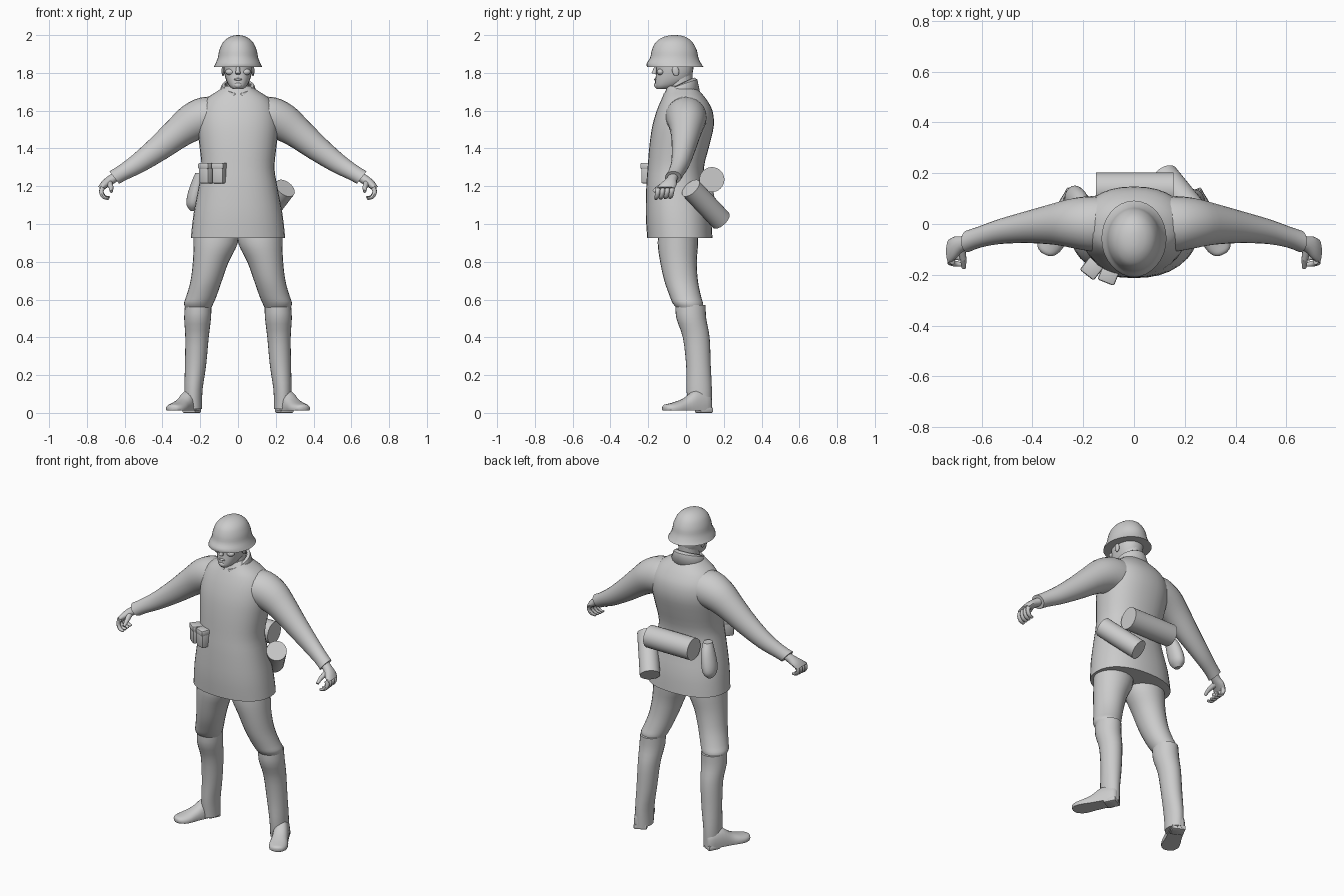
import bpy, bmesh, math
from mathutils import Vector, Matrix

mat = bpy.data.materials.new("plain grey")
mat.diffuse_color = (0.6, 0.6, 0.6, 1)


def finish(name, bm, angle=40):
    bmesh.ops.recalc_face_normals(bm, faces=bm.faces)
    me = bpy.data.meshes.new(name)
    bm.to_mesh(me)
    bm.free()
    me.materials.append(mat)
    ob = bpy.data.objects.new(name, me)
    bpy.context.collection.objects.link(ob)
    bpy.ops.object.select_all(action='DESELECT')
    ob.select_set(True)
    bpy.context.view_layer.objects.active = ob
    bpy.ops.object.shade_smooth_by_angle(angle=math.radians(angle))
    return ob


def spline(rows, steps):
    """Catmull-Rom interpolation of rows of numbers."""
    out = []
    for i in range(len(rows) - 1):
        a, b, c, d = (rows[max(0, min(len(rows) - 1, i + k))] for k in (-1, 0, 1, 2))
        for s in range(steps):
            t = s / steps
            out.append([0.5 * (2 * q + (r - p) * t + (2 * p - 5 * q + 4 * r - u) * t * t
                               + (3 * q - p - 3 * r + u) * t ** 3)
                        for p, q, r, u in zip(a, b, c, d)])
    return out + [list(rows[-1])]


def loft(name, rows, axes, n=24, steps=3, power=2.0, floor=None, mirror=1, angle=40):
    """rows: x, y, z, ru, rv, extra; axes(row) gives the ring's two directions."""
    bm = bmesh.new()
    rings = []
    for row in spline(rows, steps):
        u, v = axes(row)
        ring = []
        for k in range(n):
            a = 2 * math.pi * k / n
            c, s = math.cos(a), math.sin(a)
            e = 2 / power
            p = (Vector(row[:3]) + u * row[3] * math.copysign(abs(c) ** e, c)
                 + v * row[4] * math.copysign(abs(s) ** e, s))
            if floor is not None:
                p.z = max(p.z, floor)
            p.x *= mirror
            ring.append(bm.verts.new(p))
        rings.append(ring)
    for r, q in zip(rings, rings[1:]):
        for k in range(n):
            bm.faces.new((r[k], r[(k + 1) % n], q[(k + 1) % n], q[k]))
    bm.faces.new(rings[0])
    bm.faces.new(rings[-1])
    return finish(name, bm, angle)


def flat(row):
    return Vector((1, 0, 0)), Vector((0, 1, 0))


def leaning(row):
    t = math.radians(row[5])
    return Vector((0, 1, 0)), Vector((math.sin(t), 0, math.cos(t)))


def column(rows):
    """z, half width, front y, back y -> loft rows centred on x = 0."""
    return [(0, (f + b) / 2, z, w, (b - f) / 2) for z, w, f, b in rows]


def rod(name, a, b, r, n=24, r2=None, mirror=1):
    a, b = Vector(a), Vector(b)
    d = (b - a).normalized()
    u = d.orthogonal().normalized()
    return loft(name, [(*a, r, r), (*b, r2 or r, r2 or r)],
                lambda row: (u, d.cross(u)), n, 1, mirror=mirror)


def blob(name, loc, size, rot=(0, 0, 0), box=False, bevel=0.01):
    bm = bmesh.new()
    if box:
        bmesh.ops.create_cube(bm, size=1)
    else:
        bmesh.ops.create_uvsphere(bm, u_segments=20, v_segments=12, radius=0.5)
    bmesh.ops.scale(bm, vec=size, verts=bm.verts)
    if box:
        bmesh.ops.bevel(bm, geom=bm.edges[:], offset=bevel, segments=2, profile=0.5, affect='EDGES')
    m = Matrix.Translation(loc)
    for ang, ax in zip(rot, 'XYZ'):
        m = m @ Matrix.Rotation(math.radians(ang), 4, ax)
    bmesh.ops.transform(bm, matrix=m, verts=bm.verts)
    return finish(name, bm)


# Tunic body with flared skirt
loft("tunic", column([
    (0.925, 0.25, -0.205, 0.14), (1.05, 0.236, -0.213, 0.13), (1.2, 0.208, -0.21, 0.1),
    (1.3, 0.193, -0.203, 0.095), (1.42, 0.205, -0.193, 0.125), (1.52, 0.215, -0.178, 0.147),
    (1.6, 0.205, -0.155, 0.14), (1.66, 0.17, -0.13, 0.108), (1.7, 0.115, -0.11, 0.075),
    (1.73, 0.07, -0.1, 0.05)]), flat, n=32, power=2.25)

# Helmet: domed crown, flared brim
loft("helmet", column([
    (1.832, 0.128, -0.207, 0.092), (1.85, 0.119, -0.208, 0.08), (1.88, 0.107, -0.19, 0.066),
    (1.92, 0.099, -0.181, 0.057), (1.96, 0.081, -0.162, 0.036), (1.985, 0.054, -0.13, 0.008),
    (1.997, 0.024, -0.095, -0.025), (2.0, 0.003, -0.065, -0.055)]), flat, n=32, angle=60)

# Head, neck and face
loft("head", column([
    (1.715, 0.026, -0.155, -0.09), (1.73, 0.045, -0.163, -0.04), (1.76, 0.062, -0.163, 0.015),
    (1.8, 0.073, -0.158, 0.035), (1.84, 0.077, -0.16, 0.04), (1.88, 0.078, -0.165, 0.04)]),
    flat, power=2.3)
loft("neck", column([(1.66, 0.075, -0.1, 0.05), (1.73, 0.06, -0.09, 0.035),
                     (1.8, 0.06, -0.09, 0.035)]), flat)
rod("nose", (0, -0.155, 1.845), (0, -0.169, 1.795), 0.007, 10, 0.014)
blob("lips", (0, -0.162, 1.766), (0.044, 0.014, 0.012))
blob("chin", (0, -0.152, 1.735), (0.045, 0.034, 0.034))
blob("brow", (0, -0.154, 1.848), (0.115, 0.03, 0.018))
for s in (-1, 1):
    blob("ear", (s * 0.079, -0.055, 1.81), (0.016, 0.036, 0.056), (12, 0, 0))
    blob("cheek", (s * 0.042, -0.135, 1.805), (0.05, 0.04, 0.034))

# Folded collar with an open V at the front
bm = bmesh.new()
rows = []
for k in range(33):
    t = k / 32
    ring = []
    for start, rx, ry, front, back in ((8, 0.07, 0.075, 1.69, 1.775), (9, 0.085, 0.09, 1.688, 1.765),
                                       (32, 0.112, 0.105, 1.635, 1.695)):
        a = math.radians(start + (360 - 2 * start) * t)
        f = ((1 - math.cos(a)) / 2) ** 0.7
        ring.append(bm.verts.new((rx * math.sin(a), -0.03 - ry * math.cos(a),
                                  front + (back - front) * f)))
    rows.append(ring)
for r, q in zip(rows, rows[1:]):
    for i in range(2):
        bm.faces.new((r[i], q[i], q[i + 1], r[i + 1]))
collar = finish("collar", bm)
thick = collar.modifiers.new("thickness", 'SOLIDIFY')
thick.thickness = 0.01

for s, side in ((-1, "right"), (1, "left")):
    # Sleeve with cuff
    loft(side + "_sleeve", [
        (0.06, 0.0, 1.575, 0.105, 0.1, 15), (0.15, 0.0, 1.565, 0.11, 0.115, 24),
        (0.23, 0.003, 1.54, 0.1, 0.104, 36), (0.31, 0.0, 1.488, 0.082, 0.085, 40),
        (0.42, -0.012, 1.4, 0.063, 0.068, 38), (0.53, -0.03, 1.32, 0.049, 0.053, 34),
        (0.61, -0.052, 1.272, 0.042, 0.043, 34), (0.655, -0.068, 1.246, 0.043, 0.042, 38)],
        leaning, mirror=s)
    # Hand with curled fingers
    loft(side + "_hand", [
        (0.64, -0.065, 1.255, 0.027, 0.024, 38), (0.675, -0.078, 1.232, 0.03, 0.025, 42),
        (0.705, -0.093, 1.21, 0.044, 0.022, 48), (0.727, -0.108, 1.188, 0.048, 0.016, 55)],
        leaning, n=16, mirror=s)
    for i in range(4):
        y = -0.072 - 0.025 * i
        z = 1.188 - 0.002 * i
        loft(side + "_finger", [
            (0.715, y, z + 0.012, 0.013, 0.013, 50), (0.724, y - 0.003, z - 0.015, 0.013, 0.012, 85),
            (0.708, y - 0.008, z - 0.042, 0.012, 0.011, 115), (0.682, y - 0.012, z - 0.048, 0.009, 0.008, 150)],
            leaning, n=10, mirror=s)
    rod(side + "_thumb_base", (0.682, -0.095, 1.217), (0.672, -0.14, 1.195), 0.018, 10, 0.013, s)
    rod(side + "_thumb_tip", (0.672, -0.138, 1.197), (0.67, -0.172, 1.172), 0.013, 10, 0.009, s)

    # Trouser leg, bloused over the boot
    loft(side + "_trouser_leg", [
        (0.115, -0.04, 1.0, 0.118, 0.1), (0.118, -0.043, 0.9, 0.117, 0.107),
        (0.144, -0.04, 0.8, 0.095, 0.097), (0.168, -0.026, 0.7, 0.083, 0.089),
        (0.193, -0.004, 0.62, 0.08, 0.083), (0.208, 0.01, 0.58, 0.078, 0.08),
        (0.211, 0.02, 0.55, 0.066, 0.066)], flat, mirror=s)
    # Boot shaft
    loft(side + "_boot_shaft", [
        (0.211, 0.024, 0.57, 0.07, 0.08), (0.214, 0.028, 0.5, 0.071, 0.079),
        (0.217, 0.054, 0.4, 0.062, 0.071), (0.225, 0.066, 0.25, 0.056, 0.065),
        (0.236, 0.07, 0.12, 0.048, 0.067), (0.236, 0.073, 0.02, 0.046, 0.062)], flat, mirror=s)
    # Foot, turned outward
    out = Vector((0.46, -0.89, 0)).normalized()
    across = Vector((out.y, -out.x, 0))
    loft(side + "_boot_foot", [
        (*(Vector((0.225, 0.128, z)) + out * d), w, h) for d, z, w, h in (
            (0.0, 0.04, 0.022, 0.05), (0.02, 0.04, 0.04, 0.07), (0.09, 0.035, 0.045, 0.085),
            (0.15, 0.025, 0.048, 0.055), (0.2, 0.022, 0.054, 0.038), (0.24, 0.022, 0.05, 0.028),
            (0.268, 0.024, 0.034, 0.02), (0.278, 0.025, 0.012, 0.01))],
        lambda r: (across, Vector((0, 0, 1))), n=20, power=2.3, floor=0.012, mirror=s)
    blob(side + "_heel", (s * 0.245, 0.095, 0.015), (0.078, 0.075, 0.03), (0, 0, s * 27),
         True, 0.008)

# Ammunition pouches on the front
for x, y, turn in ((-0.166, -0.175, -38), (-0.099, -0.2, -22)):
    blob("pouch", (x, y, 1.268), (0.064, 0.06, 0.108), (0, 0, turn), True, 0.01)
    blob("pouch_flap", (x, y, 1.307), (0.07, 0.067, 0.034), (0, 0, turn), True, 0.008)

# Canister slung at the side, roll across the back, flask on the hip
rod("canister", (0.25, 0.025, 1.19), (0.12, 0.185, 1.02), 0.058, 28)
rod("back_roll", (-0.15, 0.137, 1.235), (0.155, 0.137, 1.235), 0.066, 28)
loft("hip_flask", [
    (-0.2, 0.07, 1.27, 0.026, 0.03), (-0.212, 0.085, 1.22, 0.035, 0.045),
    (-0.228, 0.095, 1.15, 0.041, 0.054), (-0.236, 0.1, 1.1, 0.036, 0.048),
    (-0.238, 0.1, 1.07, 0.014, 0.02)], flat)
